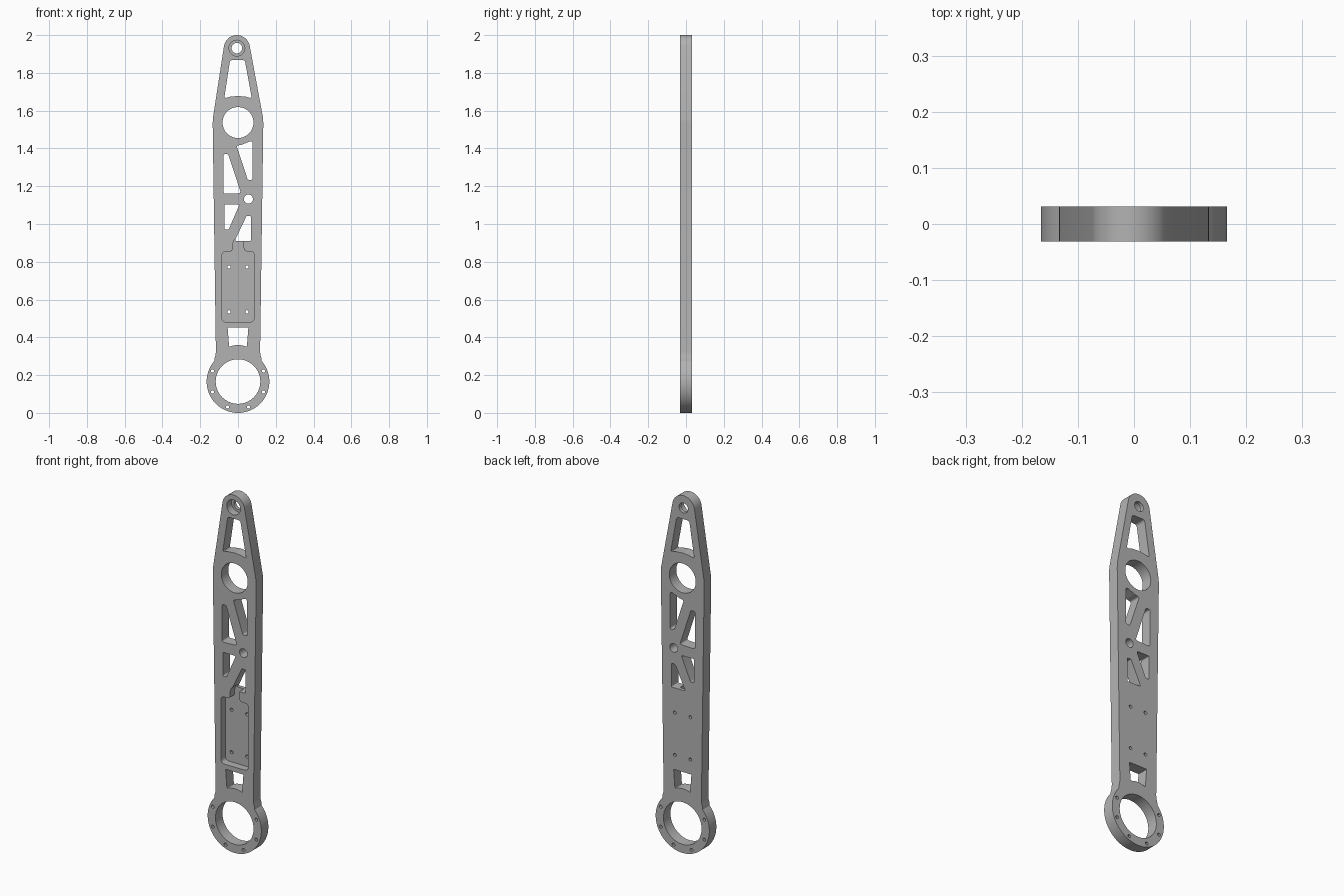
import bpy, bmesh
from math import sin, cos, pi, tan, radians, atan2
from mathutils import Vector

if "Cube" in bpy.data.objects:
    bpy.data.objects.remove(bpy.data.objects["Cube"])

HALF = 0.031          # half the plate thickness
RING_Z, RING_R = 0.166, 0.166
TIP = (-0.006, 1.931)

metal = bpy.data.materials.new("grey metal")
metal.use_nodes = True
GREY = (0.45, 0.45, 0.45, 1)
metal.diffuse_color = GREY
metal.node_tree.nodes["Principled BSDF"].inputs["Base Color"].default_value = GREY


def arc(cx, cz, r, a0, a1, n):
    """Points on an arc, angles in degrees."""
    angles = [radians(a0 + (a1 - a0) * i / n) for i in range(n + 1)]
    return [(cx + r * cos(a), cz + r * sin(a)) for a in angles]


def circle(cx, cz, r, n=24):
    return arc(cx, cz, r, 0, 360, n)[:-1]


def rounded(points, r=0.012, steps=5):
    """Polygon with its corners filleted."""
    pts = [Vector(p) for p in points]
    out = []
    for i, p in enumerate(pts):
        a, b = pts[i - 1] - p, pts[(i + 1) % len(pts)] - p
        half = a.angle(b) / 2
        t = min(r / tan(half), 0.4 * a.length, 0.4 * b.length) if half < 1.5 else 0
        if t < 0.0005:
            out.append(tuple(p))
            continue
        start, end = p + a.normalized() * t, p + b.normalized() * t
        for k in range(steps + 1):
            u = k / steps
            out.append(tuple(start * (1 - u) ** 2 + p * 2 * u * (1 - u) + end * u * u))
    return out


def prisms(name, outlines, y0, y1):
    """One mesh object holding an extruded solid for every outline."""
    bm = bmesh.new()
    for outline in outlines:
        face = bm.faces.new([bm.verts.new((x, y0, z)) for x, z in outline])
        ext = bmesh.ops.extrude_face_region(bm, geom=[face])["geom"]
        moved = [v for v in ext if isinstance(v, bmesh.types.BMVert)]
        bmesh.ops.translate(bm, verts=moved, vec=(0, y1 - y0, 0))
    bmesh.ops.recalc_face_normals(bm, faces=bm.faces)
    mesh = bpy.data.meshes.new(name)
    bm.to_mesh(mesh)
    bm.free()
    mesh.materials.append(metal)
    obj = bpy.data.objects.new(name, mesh)
    bpy.context.collection.objects.link(obj)
    return obj


# Arm outline: end ring, waisted neck, straight shank, tapered round tip
neck = [(0.123, 0.293), (0.119, 0.306), (0.117, 0.325)]
outline = arc(0, RING_Z, RING_R, -230, 50, 56)[1:-4]
outline += arc(0, RING_Z, RING_R, 36, 41, 1) + neck
outline += [(0.134, 1.53), (0.133, 1.56)]
outline += arc(*TIP, 0.069, 10, 171, 30)
outline += [(-0.133, 1.56), (-0.134, 1.53)]
outline += [(-x, z) for x, z in reversed(neck)]
# keep the ring points in order and clear of the neck
ring = arc(0, RING_Z, RING_R, -221, 41, 64)
outline = ring + outline[outline.index(neck[0]):]
arm = prisms("arm_plate", [outline], -HALF, HALF)

# Openings through the whole plate
openings = [
    circle(0, RING_Z, 0.118, 64),
    circle(0, 1.537, 0.082, 48),
    circle(0.055, 1.132, 0.024),
    circle(*TIP, 0.028),
    rounded([(-0.042, 1.868), (0.036, 1.868), (0.073, 1.665), (0.04, 1.674),
             (0, 1.678), (-0.04, 1.674), (-0.073, 1.665)], 0.016),
    rounded([(-0.008, 1.414), (0.02, 1.42), (0.077, 1.443), (0.077, 1.233), (0.052, 1.233)]),
    rounded([(-0.077, 1.37), (-0.052, 1.37), (0.016, 1.163), (-0.077, 1.16)]),
    rounded([(-0.072, 1.103), (0.008, 1.103), (-0.05, 0.97), (-0.072, 0.97)], 0.007),
    rounded([(0.045, 1.042), (0.069, 1.042), (0.069, 0.91), (-0.018, 0.91)], 0.007),
    rounded([(-0.055, 0.453), (0.055, 0.453), (0.047, 0.35), (0.025, 0.357),
             (0, 0.36), (-0.025, 0.357), (-0.047, 0.35)], 0.004),
]
# Screw holes in the ring and in the pocket floor
for side in (-1, 1):
    for angle in (22.5, -22.5, -67.5):
        a = radians(angle)
        openings.append(circle(side * 0.146 * cos(a), RING_Z + 0.146 * sin(a), 0.009, 12))
    for z in (0.535, 0.772):
        openings.append(circle(side * 0.048, z, 0.009, 12))

# Front pocket with its cable channel, and the counterbore at the tip
pocket = rounded([(-0.085, 0.48), (0.085, 0.48), (0.085, 0.855), (0.03, 0.855)], 0.025)
pocket = rounded([(-0.085, 0.48), (0.085, 0.48), (0.085, 0.855), (0.03, 0.855),
                  (0.03, 0.925), (-0.016, 0.925), (-0.028, 0.895), (-0.028, 0.855),
                  (-0.085, 0.855)], 0.025)
recesses = [pocket, circle(*TIP, 0.042, 32)]

cutters = [prisms("recess_cutter", recesses, -HALF - 0.02, -HALF + 0.042),
           prisms("opening_cutter", openings, -HALF - 0.03, HALF + 0.03)]

bpy.ops.object.select_all(action="DESELECT")
bpy.context.view_layer.objects.active = arm
arm.select_set(True)
for cutter in cutters:
    cutter.hide_render = True
    cut = arm.modifiers.new(cutter.name, "BOOLEAN")
    cut.operation = "DIFFERENCE"
    cut.solver = "EXACT"
    cut.object = cutter
    bpy.ops.object.modifier_apply(modifier=cut.name)
for cutter in cutters:
    bpy.data.objects.remove(cutter)

bpy.ops.object.shade_smooth_by_angle(angle=radians(30))
